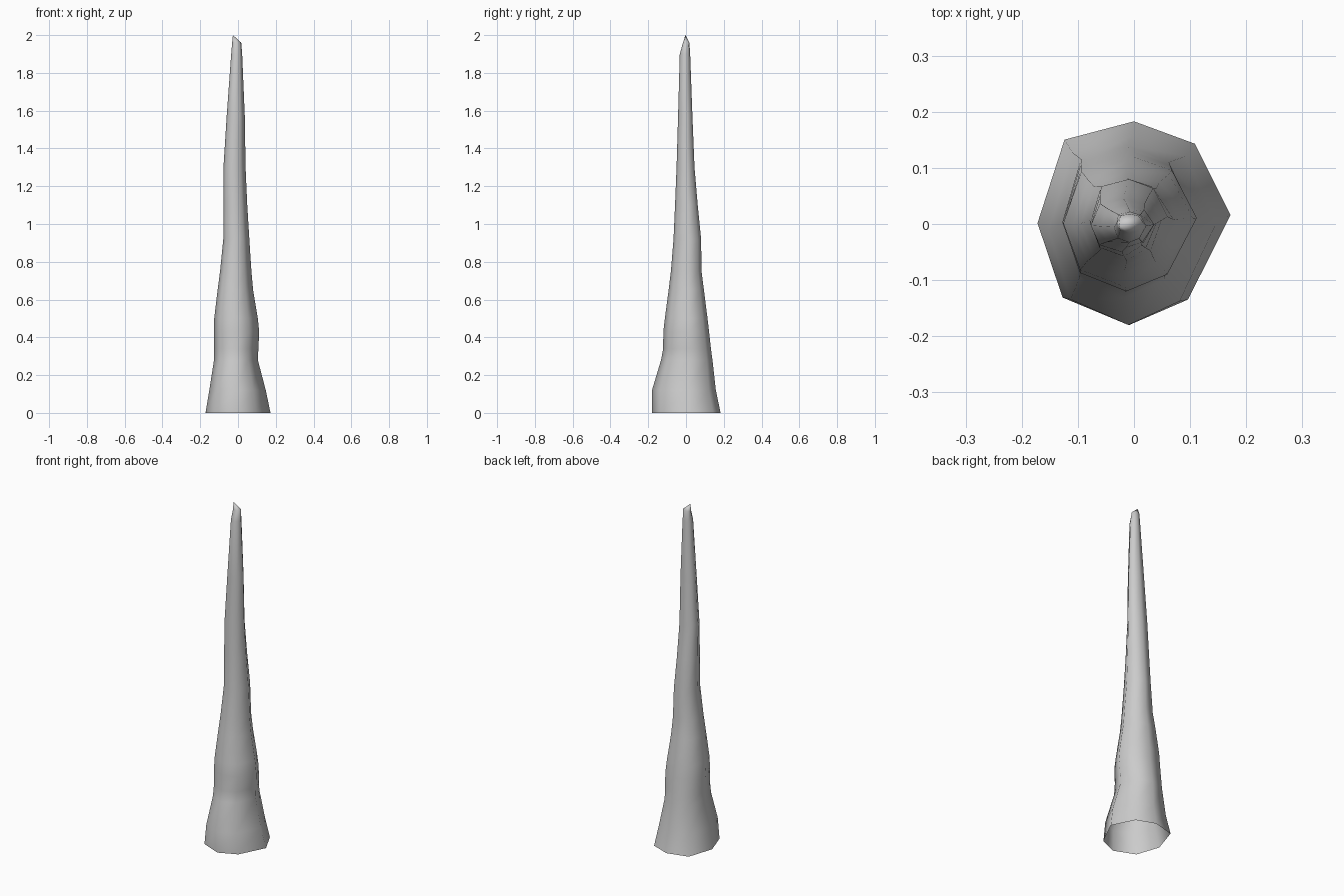
import bpy, bmesh

# Unit octagonal cross-section, slightly irregular (x, y)
OUTLINE = [(1, .08), (.63, .78), (0, 1), (-.72, .82),
           (-1, 0), (-.74, -.73), (-.05, -1), (.56, -.75)]

# Rings: z, x min, x max, y min, y max
RINGS = [
    (0.00, -.172, .172, -.180, .183),
    (0.12, -.152, .147, -.180, .158),
    (0.28, -.127, .105, -.132, .140),
    (0.34, -.127, .108, -.121, .132),
    (0.43, -.127, .112, -.120, .122),
    (0.50, -.126, .105, -.112, .114),
    (0.65, -.108, .080, -.092, .095),
    (0.75, -.095, .071, -.080, .082),
    (0.92, -.078, .060, -.066, .080),
    (1.10, -.078, .049, -.058, .062),
    (1.30, -.077, .040, -.050, .045),
    (1.57, -.060, .036, -.042, .034),
    (1.90, -.036, .022, -.033, .022),
    (1.96, -.031, .017, -.016, .018),
]

# Tapered spike, open at the base
bm = bmesh.new()
rows = []
for z, x0, x1, y0, y1 in RINGS:
    cx, cy, rx, ry = (x0 + x1) / 2, (y0 + y1) / 2, (x1 - x0) / 2, (y1 - y0) / 2
    rows.append([bm.verts.new((cx + u * rx, cy + v * ry, z)) for u, v in OUTLINE])
n = len(OUTLINE)
for a, b in zip(rows, rows[1:]):
    for i in range(n):
        j = (i + 1) % n
        bm.faces.new((a[i], a[j], b[j], b[i]))

# Slanted tip
tip = bm.verts.new((-.027, -.003, 2.0))
for i in range(n):
    bm.faces.new((rows[-1][i], rows[-1][(i + 1) % n], tip))

mesh = bpy.data.meshes.new("spike")
bm.to_mesh(mesh)
bm.free()
for p in mesh.polygons:
    p.use_smooth = True
obj = bpy.data.objects.new("spike", mesh)
bpy.context.collection.objects.link(obj)
